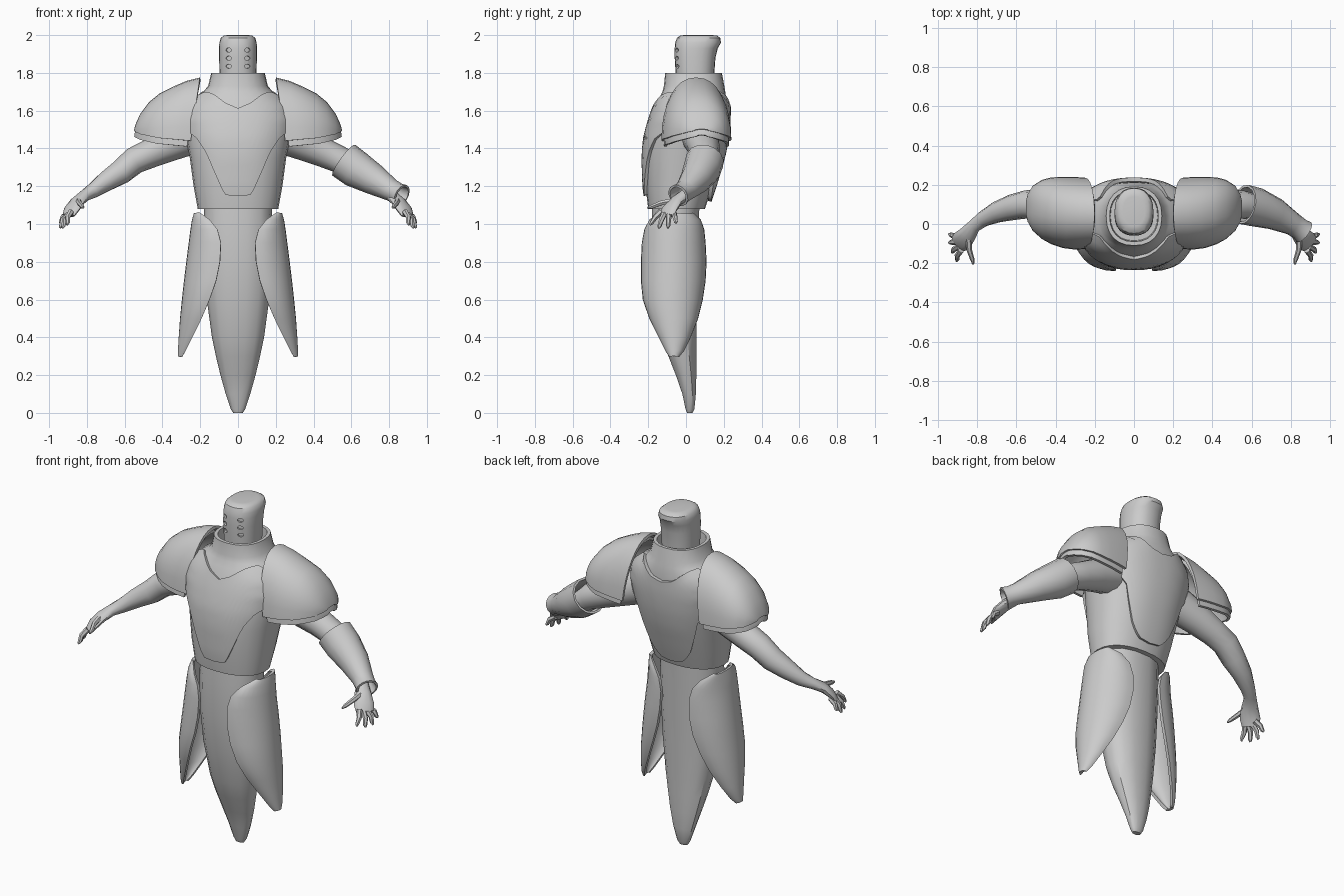
import bpy, bmesh
from math import sin, cos, pi
from mathutils import Vector

if "Cube" in bpy.data.objects:
    bpy.data.objects.remove(bpy.data.objects["Cube"])


def lerp(table, v):
    """Interpolate the rows of a table keyed on its ascending first column."""
    if v <= table[0][0]:
        return table[0][1:]
    for a, b in zip(table, table[1:]):
        if v <= b[0]:
            t = (v - a[0]) / (b[0] - a[0])
            return [p + (q - p) * t for p, q in zip(a[1:], b[1:])]
    return table[-1][1:]


def skin(name, rows, closed=True, cap=True, thick=0, mirror=False):
    """Bridge rows of points into one smooth-shaded object."""
    bm = bmesh.new()
    vs = [[bm.verts.new(p) for p in r] for r in rows]
    n = len(rows[0])
    for a, b in zip(vs, vs[1:]):
        for i in range(n if closed else n - 1):
            j = (i + 1) % n
            bm.faces.new((a[i], a[j], b[j], b[i]))
    if closed and cap:
        bm.faces.new(vs[0])
        bm.faces.new(vs[-1])
    bmesh.ops.recalc_face_normals(bm, faces=bm.faces)
    me = bpy.data.meshes.new(name)
    bm.to_mesh(me)
    bm.free()
    ob = bpy.data.objects.new(name, me)
    bpy.context.collection.objects.link(ob)
    if thick:
        m = ob.modifiers.new("thickness", 'SOLIDIFY')
        m.thickness, m.offset = thick, 0
    if mirror:
        ob.modifiers.new("mirror", 'MIRROR').use_mirror_merge = False
    finish(ob)
    return ob


def finish(ob):
    bpy.ops.object.select_all(action='DESELECT')
    bpy.context.view_layer.objects.active = ob
    ob.select_set(True)
    bpy.ops.object.convert(target='MESH')
    bpy.ops.object.shade_smooth_by_angle(angle=0.6)


def spow(v, e):
    return (1 if v >= 0 else -1) * abs(v) ** e


def ring(z, w, yf, yb, n=24, e=2.3):
    """Horizontal superellipse."""
    c, h = (yf + yb) / 2, (yb - yf) / 2
    return [(w * spow(cos(2 * pi * i / n), 2 / e),
             c + h * spow(sin(2 * pi * i / n), 2 / e), z) for i in range(n)]


def surface_y(table, x, z, side, e=2.3):
    w, yf, yb = lerp(table, z)
    k = (1 - min(abs(x / w), 0.97) ** e) ** (1 / e)
    return (yf + yb) / 2 + side * (yb - yf) / 2 * k


def tube(name, pts, n=10, **kw):
    """Tube through (x, y, z, radius_x[, radius_y])."""
    rows = []
    for i, p in enumerate(pts):
        d = Vector(pts[min(i + 1, len(pts) - 1)][:3]) - Vector(pts[max(i - 1, 0)][:3])
        q = d.to_track_quat('Z', 'Y')
        rx, ry = p[3], p[-1]
        rows.append([Vector(p[:3]) + q @ Vector((rx * cos(2 * pi * k / n), ry * sin(2 * pi * k / n), 0))
                     for k in range(n)])
    return skin(name, rows, **kw)


# Torso with shoulder slope and raised collar (z, half width, front, back)
TORSO = [(1.08, .213, -.20, .10), (1.2, .235, -.215, .14), (1.35, .255, -.22, .185),
         (1.45, .275, -.213, .205), (1.55, .29, -.187, .215), (1.62, .275, -.162, .215),
         (1.67, .23, -.14, .212), (1.70, .185, -.125, .208), (1.73, .158, -.117, .203),
         (1.8, .142, -.11, .19)]
inner = [(1.8, .124, -.09, .172), (1.72, .12, -.085, .168)]
skin("torso", [ring(*s) for s in TORSO + inner])


# Chest and back plates laid over the torso surface
def plate(name, side, width, edges, rise):
    cols = []
    for i in range(25):
        x = width * (i / 12 - 1)
        lo, hi = lerp(edges, abs(x))
        zs = [lo + (hi - lo) * j / 12 for j in range(13)]
        cols.append([(x, surface_y(TORSO, x, z, side) + side * rise, z) for z in zs])
    skin(name, cols, closed=False, thick=.02)


plate("chest_plate", -1, .255, [(0, 1.15, 1.61), (.07, 1.155, 1.64), (.12, 1.27, 1.68),
      (.165, 1.38, 1.695), (.21, 1.45, 1.675), (.255, 1.49, 1.62)], .006)
plate("back_plate", 1, .25, [(0, 1.12, 1.62), (.07, 1.13, 1.635), (.12, 1.19, 1.68),
      (.16, 1.3, 1.705), (.19, 1.41, 1.69), (.25, 1.47, 1.64)], .012)

# Helmet with six recessed vents
HEAD = [(1.7, .095, -.05, .14), (1.8, .098, -.055, .15), (1.88, .1, -.06, .156),
        (1.93, .1, -.06, .168), (1.96, .099, -.057, .185), (1.985, .091, -.048, .182),
        (1.997, .076, -.03, .165), (2.0, .055, -.01, .14)]
helmet = skin("helmet", [ring(*s) for s in HEAD])
for s in (-1, 1):
    for z in (1.835, 1.878, 1.921):
        x = .05 * s
        bpy.ops.mesh.primitive_cylinder_add(vertices=12, radius=1, depth=1,
            location=(x, surface_y(HEAD, x, z, -1), z), rotation=(pi / 2, 0, s * .35))
        cutter = bpy.context.object
        cutter.scale = (.016, .011, .024)
        cutter.hide_render = True
        m = helmet.modifiers.new("vent", 'BOOLEAN')
        m.operation, m.object, m.solver = 'DIFFERENCE', cutter, 'EXACT'
        finish(helmet)
        bpy.data.objects.remove(cutter)

# Shoulder guards: arches along x (x, top, front, back, bottom, inner edge slant)
SHOULDER = [(.2, 1.768, -.12, .228, 1.44, .05), (.27, 1.75, -.122, .232, 1.445, .035),
            (.34, 1.72, -.115, .232, 1.45, .02), (.41, 1.685, -.095, .23, 1.455, .01),
            (.465, 1.64, -.07, .218, 1.465, 0), (.51, 1.58, -.03, .19, 1.475, 0),
            (.535, 1.525, .015, .15, 1.487, 0), (.542, 1.5, .045, .12, 1.493, 0)]


def shoulder(name, inset):
    rows = []
    for x, top, f, b, bot, slant in SHOULDER:
        x = .2 + inset + (x - .2) * (1 - 3 * inset)
        c, h = (f + b) / 2, (b - f) / 2 - inset * .6
        top, bot = top - inset * 1.5, bot - inset * 1.5
        rows.append([(x + slant * (1 - sin(pi * k / 16)), c - h * spow(cos(pi * k / 16), .9),
                      bot + (top - bot) * abs(sin(pi * k / 16)) ** .9) for k in range(17)])
    skin(name, rows, closed=False, thick=.016, mirror=True)


shoulder("shoulder_guard", 0)
shoulder("shoulder_under_layer", .02)

# Arms running into flattened palms
tube("arm", [(.24, .07, 1.47, .10), (.36, .09, 1.42, .088), (.46, .1, 1.375, .077),
             (.55, .1, 1.335, .072), (.62, .085, 1.275, .066), (.70, .06, 1.225, .054),
             (.77, .025, 1.175, .04), (.815, -.01, 1.148, .034, .03), (.85, -.055, 1.118, .046, .027),
             (.88, -.088, 1.078, .055, .022), (.897, -.102, 1.045, .048, .016)], 12, mirror=True)

# Fingers (base to tip) and thumb
for a, b in [((.893, -.065, 1.06), (.945, -.052, 1.005)), ((.898, -.09, 1.055), (.944, -.095, .978)),
             ((.893, -.115, 1.055), (.93, -.145, .978)), ((.883, -.135, 1.065), (.905, -.19, .995)),
             ((.845, -.06, 1.125), (.82, -.205, 1.085))]:
    a, b = Vector(a), Vector(b)
    mid = (a + b) / 2 + Vector((.008, 0, .006))
    tube("finger", [(*a, .016), (*mid, .014), (*a.lerp(b, .85), .011), (*b, .005)], 6, mirror=True)

# Forearm guard, one side only
tube("forearm_guard", [(.56, .1, 1.338, .096), (.625, .085, 1.29, .094), (.72, .05, 1.235, .076),
     (.81, 0, 1.18, .053), (.845, -.025, 1.162, .05), (.868, -.042, 1.15, .056)], 14, cap=False, thick=.012)

# Tapering skirt (z, half width, front, back)
SKIRT = [(0, .025, .005, .035), (.02, .038, -.003, .045), (.1, .065, -.02, .053),
         (.2, .093, -.055, .056), (.3, .117, -.095, .056), (.4, .138, -.128, .057),
         (.6, .165, -.165, .06), (.8, .178, -.185, .065), (1.0, .182, -.185, .07), (1.12, .18, -.18, .075)]
skin("skirt", [ring(*s, n=14) for s in SKIRT])

# Hip plates wrapping each side (z, inner x, outer x, front, back)
HIP = [(1.055, .205, .225, -.12, .03), (1.02, .15, .235, -.185, .07), (.97, .108, .243, -.212, .088),
       (.9, .09, .252, -.225, .095), (.8, .095, .265, -.23, .1), (.7, .115, .277, -.23, .095),
       (.6, .15, .288, -.22, .08), (.5, .193, .298, -.185, .055), (.4, .243, .305, -.135, .015),
       (.33, .278, .309, -.1, -.02), (.3, .295, .31, -.08, -.045)]
skin("hip_plate", [[(xi + (xo - xi) * cos(pi * k / 16), (f + b) / 2 + (b - f) / 2 * sin(pi * k / 16), z)
                    for k in range(-8, 9)] for z, xi, xo, f, b in HIP],
     closed=False, thick=.018, mirror=True)
